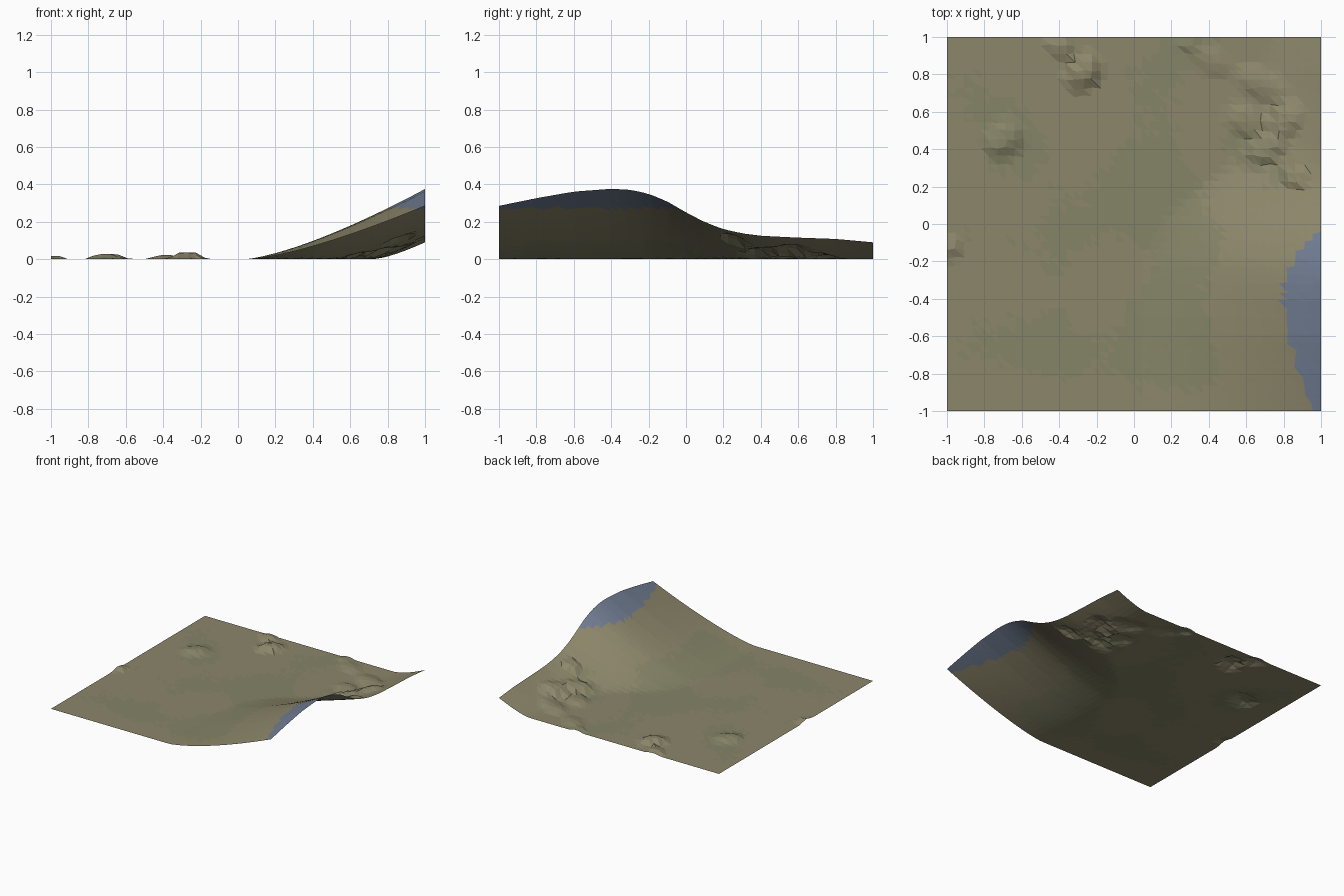
import bpy, bmesh, random, math
from mathutils import Vector, noise

if "Cube" in bpy.data.objects:
    bpy.data.objects.remove(bpy.data.objects["Cube"])

random.seed(4)
N = 44

# Height along the right edge, and where the slope begins, as (y, value)
EDGE = [(-1, .285), (-.8, .326), (-.6, .361), (-.4, .376), (-.3, .371), (-.2, .35), (-.1, .308),
        (0, .25), (.1, .198), (.2, .16), (.3, .138), (.4, .125), (.6, .115), (.8, .108), (1, .09)]
FOOT = [(-1, .07), (-.5, .04), (-.2, .06), (0, .14), (.1, .23), (.2, .36), (.3, .5), (.45, .62), (.7, .7), (1, .73)]

# Rocks: x, y, half length, half width, turn in degrees, height
ROCKS = [(-.27, .81, .13, .09, 50, .035), (-.39, .95, .09, .07, -20, .022),
         (-.70, .45, .13, .10, 35, .028), (-.99, -.13, .08, .06, 40, .018),
         (.70, .41, .16, .09, 30, .035), (.80, .55, .13, .09, 40, .035),
         (.60, .55, .12, .09, -30, .022), (.68, .75, .16, .09, -25, .022),
         (.86, .26, .08, .07, 20, .03), (.40, .88, .15, .08, -30, .014), (.30, .97, .08, .06, 0, .016)]


def lerp_table(table, v):
    for (a, p), (b, q) in zip(table, table[1:]):
        if v <= b:
            return p + (q - p) * (v - a) / (b - a)
    return table[-1][1]


def height(x, y):
    foot = lerp_table(FOOT, y)
    t = max(0, (x - foot) / (1 - foot))
    z = lerp_table(EDGE, y) * t ** 1.36
    bump = 0
    for rx, ry, a, b, deg, h in ROCKS:
        c, s = math.cos(math.radians(deg)), math.sin(math.radians(deg))
        u, v = (x - rx) * c + (y - ry) * s, (y - ry) * c - (x - rx) * s
        d = math.hypot(u / a, v / b)
        bump = max(bump, h * min(1, max(0, 1 - d) * 1.8))
    return z + bump


def material(name, col):
    m = bpy.data.materials.new(name)
    m.diffuse_color = (*col, 1)
    m.use_nodes = True
    m.node_tree.nodes["Principled BSDF"].inputs["Base Color"].default_value = m.diffuse_color
    return m


# Terrain sheet: jittered grid, split into flat triangles
bm = bmesh.new()
bmesh.ops.create_grid(bm, x_segments=N, y_segments=N, size=1)
for v in bm.verts:
    if abs(v.co.x) < .999:
        v.co.x += random.uniform(-.3, .3) / N
    if abs(v.co.y) < .999:
        v.co.y += random.uniform(-.3, .3) / N
    v.co.z = height(v.co.x, v.co.y)
bmesh.ops.triangulate(bm, faces=bm.faces[:], quad_method='ALTERNATE')

# Blue summit, greener hollows, tan elsewhere
for f in bm.faces:
    c = f.calc_center_median()
    f.smooth = False
    green = noise.noise(Vector((c.x * 2.2, c.y * 2.2, 3))) - .5 * math.hypot(c.x + .1, c.y) + .25
    if c.z > .272:
        f.material_index = 2
    elif c.z < .1 and green + random.uniform(-.12, .12) > 0:
        f.material_index = 1

me = bpy.data.meshes.new("terrain")
bm.to_mesh(me)
bm.free()
for m in (material("dry_grass", (.265, .24, .145)), material("green_grass", (.235, .23, .135)),
          material("blue_summit", (.16, .20, .28))):
    me.materials.append(m)
bpy.context.collection.objects.link(bpy.data.objects.new("terrain", me))
